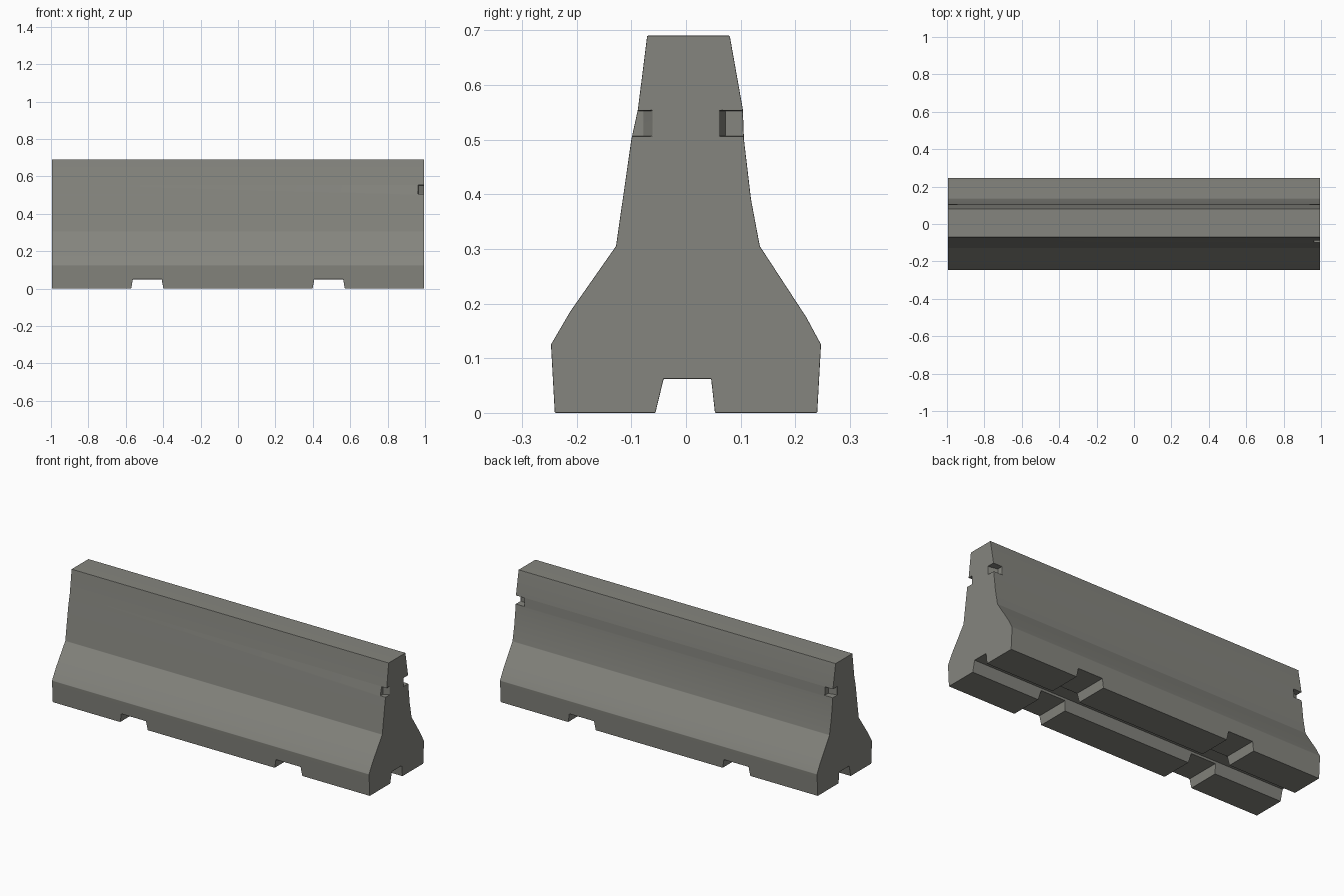
import bpy, bmesh, math
from mathutils import Vector

cube = bpy.data.objects.get("Cube")
if cube:
    bpy.data.objects.remove(cube, do_unlink=True)

concrete = bpy.data.materials.new("grey concrete")
concrete.use_nodes = True
colour = (0.235, 0.235, 0.21, 1)
concrete.diffuse_color = colour
bsdf = next(n for n in concrete.node_tree.nodes if n.type == 'BSDF_PRINCIPLED')
bsdf.inputs["Base Color"].default_value = colour
bsdf.inputs["Roughness"].default_value = 0.8


def prism(name, points, to_3d, start, end):
    """Extrude a 2D outline from start to end along the axis chosen by to_3d."""
    bm = bmesh.new()
    face = bm.faces.new([bm.verts.new(to_3d(a, b, start)) for a, b in points])
    shift = Vector(to_3d(0, 0, end)) - Vector(to_3d(0, 0, start))
    new = bmesh.ops.extrude_face_region(bm, geom=[face])["geom"]
    bmesh.ops.translate(bm, vec=shift, verts=[v for v in new if isinstance(v, bmesh.types.BMVert)])
    bmesh.ops.recalc_face_normals(bm, faces=bm.faces)
    mesh = bpy.data.meshes.new(name)
    bm.to_mesh(mesh)
    bm.free()
    obj = bpy.data.objects.new(name, mesh)
    bpy.context.collection.objects.link(obj)
    mesh.materials.append(concrete)
    return obj


def along_x(y, z, x):
    return (x, y, z)


def along_y(x, z, y):
    return (x, y, z)


def along_z(x, y, z):
    return (x, y, z)


# Barrier body: flared profile with the drainage channel along its underside
front = [(-0.24, 0), (-0.247, 0.125), (-0.212, 0.185), (-0.128, 0.305),
         (-0.1, 0.5), (-0.088, 0.555), (-0.071, 0.69)]
back = [(0.08, 0.69), (0.104, 0.555), (0.106, 0.5), (0.119, 0.39),
        (0.135, 0.305), (0.22, 0.175), (0.247, 0.125), (0.24, 0)]
channel = [(0.053, 0), (0.046, 0.062), (-0.041, 0.062), (-0.056, 0)]
body = prism("barrier_body", front + back + channel, along_x, -0.995, 0.995)

# Lifting slots across the underside
cutters = []
for side, label in ((-1, "right"), (1, "left")):
    slot = [(side * 0.485 + dx, z) for dx, z in
            ((-0.09, -0.02), (0.09, -0.02), (0.077, 0.05), (-0.077, 0.05))]
    cutters.append(prism(label + "_lifting_slot", slot, along_y, -0.4, 0.4))

# Small notches in the upright corners of the ends
notches = {
    "left_back_notch": [(0.94, 0.072), (1.05, 0.05), (1.05, 0.2), (0.94, 0.2)],
    "left_front_notch": [(1.05, -0.03), (0.965, -0.078), (0.945, -0.2), (1.05, -0.2)],
    "right_back_notch": [(-0.945, 0.075), (-1.05, 0.055), (-1.05, 0.2), (-0.945, 0.2)],
}
for name, outline in notches.items():
    cutters.append(prism(name, outline, along_z, 0.506, 0.553))

for cutter in cutters:
    cutter.hide_render = True
    mod = body.modifiers.new(cutter.name, 'BOOLEAN')
    mod.operation = 'DIFFERENCE'
    mod.solver = 'EXACT'
    mod.object = cutter

# Worn, rounded edges
bevel = body.modifiers.new("rounded_edges", 'BEVEL')
bevel.width = 0.01
bevel.segments = 2
bevel.limit_method = 'ANGLE'
bevel.angle_limit = math.radians(14)

# Bake the modifiers, then drop the cutters
bpy.context.view_layer.update()
graph = bpy.context.evaluated_depsgraph_get()
baked = bpy.data.meshes.new_from_object(body.evaluated_get(graph))
body.modifiers.clear()
body.data = baked
for cutter in cutters:
    bpy.data.objects.remove(cutter, do_unlink=True)

bpy.ops.object.select_all(action='DESELECT')
body.select_set(True)
bpy.context.view_layer.objects.active = body
bpy.ops.object.shade_smooth_by_angle(angle=math.radians(35))
weighted = body.modifiers.new("clean_shading", 'WEIGHTED_NORMAL')
weighted.keep_sharp = True
